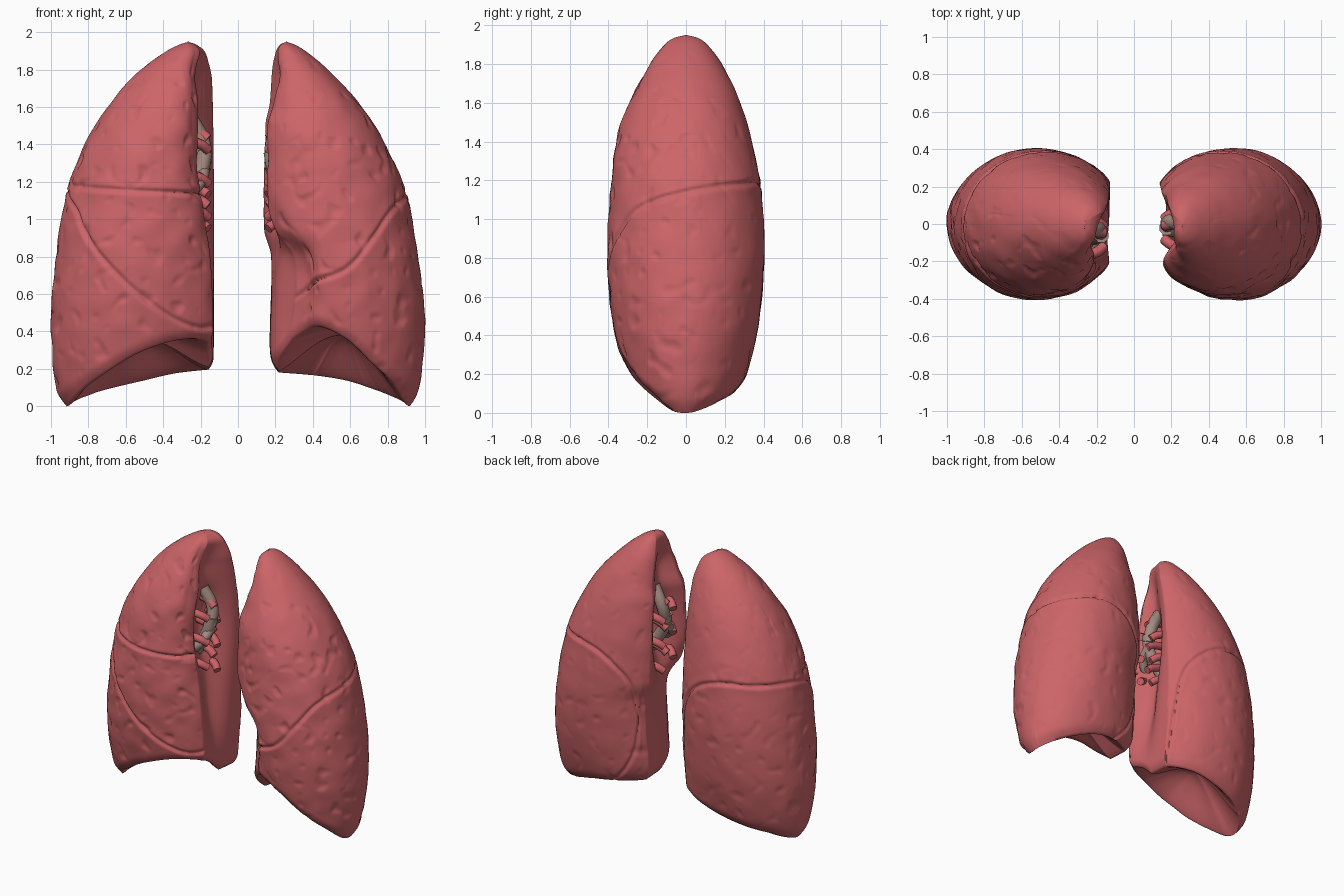
import bpy, bmesh, math
from mathutils import Vector, noise

if "Cube" in bpy.data.objects:
    bpy.data.objects.remove(bpy.data.objects["Cube"], do_unlink=True)

TOP = 1.95
COLUMNS, ROWS, CAP_RINGS = 280, 185, 20


def make_material(name, colour):
    mat = bpy.data.materials.new(name)
    mat.use_nodes = True
    mat.diffuse_color = (*colour, 1)
    mat.node_tree.nodes["Principled BSDF"].inputs["Base Color"].default_value = (*colour, 1)
    return mat


tissue = make_material("lung red", (0.61, 0.13, 0.14))
cartilage = make_material("airway beige", (0.37, 0.26, 0.22))
vessel = make_material("vessel rose", (0.60, 0.12, 0.135))


def smooth_curve(points):
    """Smooth interpolation through (position, value) pairs."""
    def slope(i):
        a, b = points[max(i - 1, 0)], points[min(i + 1, len(points) - 1)]
        return (b[1] - a[1]) / (b[0] - a[0])

    def value(p):
        if p <= points[0][0]:
            return points[0][1]
        for i in range(len(points) - 1):
            (a, va), (b, vb) = points[i], points[i + 1]
            if p <= b:
                w, t = b - a, (p - a) / (b - a)
                return (va * (1 + 2 * t) * (1 - t) ** 2 + vb * t * t * (3 - 2 * t)
                        + w * slope(i) * t * (1 - t) ** 2 - w * slope(i + 1) * t * t * (1 - t))
        return points[-1][1]
    return value


def bell(value, width):
    return math.exp(-(value / width) ** 2)


# Half depth of both lungs by height
depth = smooth_curve([(0, .2), (.1, .27), (.2, .315), (.4, .365), (.6, .392), (.9, .405), (1.2, .38),
                      (1.4, .34), (1.6, .28), (1.8, .185), (1.9, .11), (1.935, .06), (TOP, 0)])


def make_lung(name, side, outer, inner, border, fissures, dents):
    """Angles: 0 is lateral, 90 is back, -90 is front, 180 is medial."""
    bm = bmesh.new()

    def surface_point(angle, z, rim):
        a = math.radians(angle)
        xo, xi = outer(z), inner(z)
        cx = (xo + xi) / 2 - .02 * min(1, (xo - xi) / .3)
        c, s = math.cos(a), math.sin(a)
        x = cx + c * ((xo - cx) if c > 0 else (cx - xi) * 1.2)
        y = s * depth(z)
        if s < 0:
            y *= 1 + .07 * bell(z - 1.48, .2)
        fade = min(1, (TOP - z) / .25)
        # Fissures between the lobes
        push = 0
        for start, end, height in fissures:
            if start <= angle <= end:
                gradient = (height(angle + 1) - height(angle - 1)) / 2 / .0085
                d = (z - height(angle)) / math.sqrt(1 + gradient ** 2)
                push -= .017 * bell(d, .012) - .005 * bell(d, .05)
        # Soft dimples, stronger on the front
        p = Vector((x * side, y, z))
        rough = .8 if s < .2 else .4
        push += rough * (.009 * noise.noise(p * 8) - .028 * max(0, noise.noise(p * 13) - .22))
        x += c * push * fade
        y += s * push * fade
        x = max(x, xi)
        # Hollows on the medial side
        medial = max(0, min(1, .35 - c))
        for amount, dy, wy, dz, wz in dents:
            x += amount * medial * bell(y - dy, wy) * bell(z - dz, wz)
        # Rounded lower rim
        return Vector(((.56 + (x - .56) * rim) * side, y * rim, z))

    rings = []
    angles = [-180 + 360 * i / COLUMNS for i in range(COLUMNS)]
    for r in range(ROWS):
        f = 1 - (1 - r / ROWS) ** 1.5
        rim = 1 - .06 * max(0, 1 - f / .04) ** 2
        ring = []
        for angle in angles:
            low = border(angle)
            ring.append(bm.verts.new(surface_point(angle, low + (TOP - low) * f, rim)))
        rings.append(ring)
    apex = bm.verts.new((outer(TOP) * side, 0, TOP))

    # Domed hollow underside
    edge = [v.co.copy() for v in rings[0]]
    middle = Vector((.56 * side, 0, sum(p.z for p in edge) / COLUMNS))
    dome = Vector((0, 0, .2))
    under = [rings[0]]
    for k in range(1, CAP_RINGS):
        t = (k / CAP_RINGS) ** 1.3
        under.append([bm.verts.new(p.lerp(middle, t) + dome * math.sin(t * math.pi / 2) ** 1.3) for p in edge])
    centre = bm.verts.new(middle + dome)

    for group in (rings, under):
        for low, high in zip(group, group[1:]):
            for i in range(COLUMNS):
                j = (i + 1) % COLUMNS
                bm.faces.new((low[i], low[j], high[j], high[i]))
    for ring, tip in ((rings[-1], apex), (under[-1], centre)):
        for i in range(COLUMNS):
            bm.faces.new((ring[i], ring[(i + 1) % COLUMNS], tip))
    bmesh.ops.recalc_face_normals(bm, faces=bm.faces)
    mesh = bpy.data.meshes.new(name)
    bm.to_mesh(mesh)
    bm.free()
    mesh.materials.append(tissue)
    obj = bpy.data.objects.new(name, mesh)
    bpy.context.collection.objects.link(obj)
    bpy.context.view_layer.objects.active = obj
    obj.select_set(True)
    bpy.ops.object.shade_smooth_by_angle(angle=math.radians(80))
    obj.select_set(False)


# Right lung with three lobes
make_lung(
    "right_lung", -1,
    smooth_curve([(0, .94), (.1, .975), (.4, 1), (.7, .985), (1, .945), (1.2, .9), (1.4, .82),
                  (1.6, .70), (1.8, .52), (1.9, .38), (1.935, .31), (TOP, .26)]),
    smooth_curve([(0, .14), (.25, .13), (1.74, .13), (1.85, .15), (1.9, .17), (1.935, .215), (TOP, .26)]),
    smooth_curve([(-180, .21), (-160, .31), (-138, .36), (-115, .35), (-90, .28), (-60, .15), (-25, .02),
                  (0, 0), (25, .02), (60, .08), (90, .13), (120, .18), (180, .21)]),
    [(-178, 146, smooth_curve([(-180, .8), (-158, .5), (-138, .42), (-114, .47), (-87, .63), (-50, .9),
                               (-33, 1.05), (0, 1.15), (45, 1.18), (90, 1.17), (120, 1.04),
                               (135, .85), (142, .5), (146, .2)])),
     (-165, -15, smooth_curve([(-165, 1.13), (-90, 1.15), (-15, 1.18)]))],
    [(.10, -.15, .15, 1.3, .4), (.12, -.02, .11, 1.3, .35), (.07, -.06, .1, .75, .3),
     (.07, -.08, .11, 1.75, .15)])

# Left lung with two lobes and a notch for the heart
make_lung(
    "left_lung", 1,
    smooth_curve([(0, .94), (.1, .97), (.4, 1), (.6, .99), (.8, .965), (1, .93), (1.2, .88), (1.4, .79),
                  (1.6, .665), (1.8, .48), (1.9, .36), (1.935, .30), (TOP, .255)]),
    smooth_curve([(0, .24), (.2, .19), (.3, .17), (.8, .175), (.95, .135), (1.5, .13), (1.62, .155),
                  (1.8, .17), (1.9, .195), (1.935, .22), (TOP, .255)]),
    smooth_curve([(-180, .19), (-160, .28), (-140, .39), (-115, .43), (-90, .36), (-60, .19), (-25, .025),
                  (0, 0), (25, .02), (60, .08), (90, .14), (120, .17), (180, .19)]),
    [(-170, 141, smooth_curve([(-180, .5), (-150, .57), (-128, .65), (-90, .73), (-60, .92), (-40, 1.05),
                               (0, 1.14), (45, 1.18), (90, 1.17), (120, 1.02), (135, .84), (141, .66)])),
     (112, 141, smooth_curve([(112, .16), (125, .3), (135, .45), (141, .66)]))],
    [(.18, -.02, .14, 1.25, .36), (.10, -.26, .13, .78, .2), (.12, -.24, .14, .45, .3),
     (.07, -.05, .1, 1.72, .14)])


# Airways and vessels entering each lung
def make_tube(name, side, mat, points, radius):
    curve = bpy.data.curves.new(name, "CURVE")
    curve.dimensions = "3D"
    curve.bevel_depth = radius
    curve.bevel_resolution = 2
    curve.use_fill_caps = True
    spline = curve.splines.new("BEZIER")
    spline.bezier_points.add(len(points) - 1)
    for bp, (x, y, z) in zip(spline.bezier_points, points):
        bp.co = (x * side, y, z)
        bp.handle_left_type = bp.handle_right_type = "AUTO"
    curve.materials.append(mat)
    bpy.context.collection.objects.link(bpy.data.objects.new(name, curve))


for side, label, y in ((-1, "right", -.06), (1, "left", -.02)):
    make_tube(label + "_main_bronchus", side, cartilage,
              [(.175, y, 1.36), (.2, y - .01, 1.25), (.3, y, 1.08)], .042)
    make_tube(label + "_upper_bronchus", side, cartilage,
              [(.18, y, 1.3), (.19, y + .03, 1.42), (.26, y + .02, 1.55)], .042)
    make_tube(label + "_front_bronchus", side, cartilage,
              [(.18, y, 1.27), (.2, y - .08, 1.2), (.3, y - .12, 1.1)], .032)
    for k in range(9):
        z = .95 + .06 * k
        offset = (.08, -.1, .02)[k % 3]
        make_tube(f"{label}_vessel_{k}", side, vessel,
                  [(.16, y + offset * .6, z), (.2, y + offset * .9, z + .03),
                   (.32, y + offset * 1.2, z + .06)], .028)
